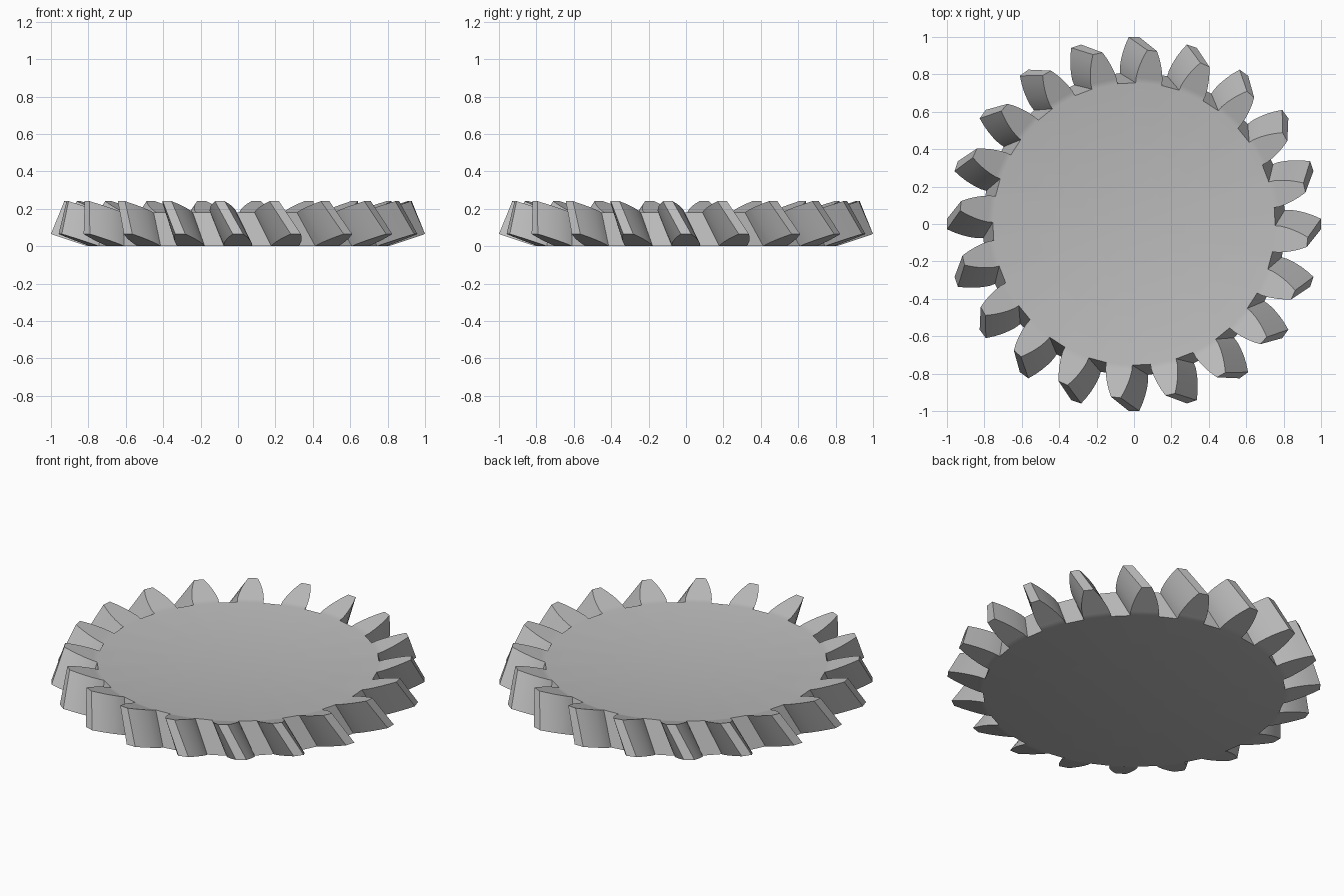
import bpy
import bmesh
from math import cos, sin, radians, pi, asin

cube = bpy.data.objects.get("Cube")
if cube:
    bpy.data.objects.remove(cube, do_unlink=True)

TEETH = 20
THICKNESS = 0.18
ROOT, TIP, RISE = 0.81, 1.0, 0.065   # tooth ends lean up by RISE from root to tip
TAPER = 0.932                        # top is smaller than the bottom
TWIST = radians(-6)                  # top is turned relative to the bottom
# Tooth half outline: radius, half width
FLANK = [(0.81, 0.075), (0.84, 0.076), (0.88, 0.070), (0.92, 0.060), (0.96, 0.046), (1.0, 0.028)]

steel = bpy.data.materials.new("Grey steel")
steel.use_nodes = True
steel.diffuse_color = (0.5, 0.5, 0.5, 1)
steel.node_tree.nodes["Principled BSDF"].inputs["Base Color"].default_value = (0.5, 0.5, 0.5, 1)


def tooth_verts(bm, angle, level):
    """Left and right flank points of one tooth, on the bottom (0) or top (1)."""
    scale = TAPER if level else 1.0
    sides = []
    for side in (-1, 1):
        row = []
        for radius, half in FLANK:
            a = angle + TWIST * level + side * asin(half / radius)
            z = THICKNESS * level + RISE * scale * (radius - ROOT) / (TIP - ROOT)
            row.append(bm.verts.new((radius * scale * cos(a), radius * scale * sin(a), z)))
        sides.append(row)
    return sides


bm = bmesh.new()
levels = [[tooth_verts(bm, 2 * pi * i / TEETH, level) for i in range(TEETH)] for level in (0, 1)]
centres = [bm.verts.new((0, 0, THICKNESS * level)) for level in (0, 1)]

# End faces: disc fan and leaning tooth ends
for level, teeth in enumerate(levels):
    for i, (right, left) in enumerate(teeth):
        following = teeth[(i + 1) % TEETH][0]
        bm.faces.new((centres[level], right[0], left[0]))
        bm.faces.new((centres[level], left[0], following[0]))
        for k in range(len(FLANK) - 1):
            bm.faces.new((right[k], right[k + 1], left[k + 1], left[k]))

# Outer wall: flanks, tips and the valleys between teeth
for i in range(TEETH):
    outlines = []
    for teeth in levels:
        right, left = teeth[i]
        outlines.append(right + left[::-1] + [teeth[(i + 1) % TEETH][0][0]])
    low, high = outlines
    for k in range(len(low) - 1):
        bm.faces.new((low[k], low[k + 1], high[k + 1], high[k]))

bmesh.ops.recalc_face_normals(bm, faces=bm.faces)
mesh = bpy.data.meshes.new("bevel_gear")
bm.to_mesh(mesh)
bm.free()
mesh.materials.append(steel)

gear = bpy.data.objects.new("bevel_gear", mesh)
bpy.context.collection.objects.link(gear)
bpy.ops.object.select_all(action="DESELECT")
gear.select_set(True)
bpy.context.view_layer.objects.active = gear
bpy.ops.object.shade_smooth_by_angle(angle=radians(30))
